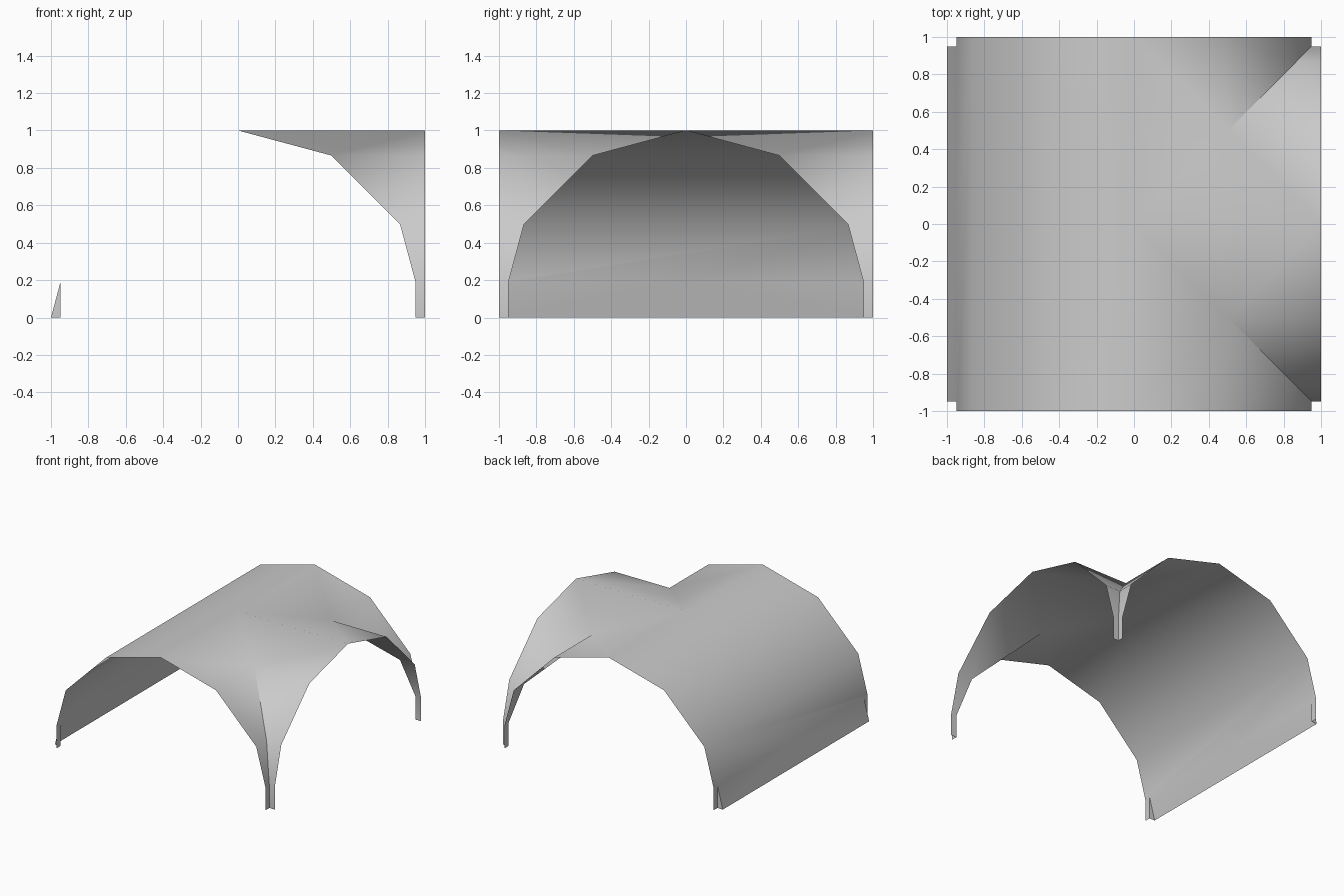
import bpy, bmesh
from math import radians, sin, cos

cube = bpy.data.objects.get("Cube")
if cube:
    bpy.data.objects.remove(cube, do_unlink=True)

# One flat stone colour
stone = bpy.data.materials.new("grey_stone")
colour = (0.6, 0.6, 0.6, 1)
stone.use_nodes = True
stone.diffuse_color = colour
bsdf = stone.node_tree.nodes["Principled BSDF"]
bsdf.inputs["Base Color"].default_value = colour
bsdf.inputs["Roughness"].default_value = 0.8

# Half arch from crown to springing, cut short where the corner is notched
NOTCH = 0.95
arch = [(sin(radians(a)), cos(radians(a))) for a in (0, 30, 60)]
(x2, z2) = arch[-1]
notch_z = z2 * (1 - NOTCH) / (1 - x2)
arch += [(NOTCH, notch_z), (NOTCH, 0)]

bm = bmesh.new()


def face(points):
    f = bm.faces.new([bm.verts.new(p) for p in points])
    f.normal_update()
    if f.normal.dot(f.calc_center_median()) < 0:
        f.normal_flip()


# Half webs of the three open arches, each meeting its neighbour on a diagonal groin
for side in (-1, 1):
    for cross in (False, True):
        for (xa, za), (xb, zb) in zip(arch, arch[1:]):
            outline = [(xa, 1, za), (xa, xa, za), (xb, xb, zb), (xb, 1, zb)]
            if xa == 0:
                # Ridge start
                outline = [(0, 1, 1), (0, 0, 1), (xb, xb, zb), (xb, 1, zb)]
            face([(q, p * side, z) if cross else (p, q * side, z)
                  for p, q, z in outline])

# Continuous barrel on the right-hand side, down to the notch height
ys = [-1, -NOTCH, 0, NOTCH, 1]
for (xa, za), (xb, zb) in zip(arch[:3], arch[1:4]):
    top = [-1, 0, 1] if xa == 0 else [-1, 1]
    low = ys if xb == NOTCH else [-1, 1]
    face([(-xa, y, za) for y in top] + [(-xb, y, zb) for y in reversed(low)])

# Foot of the barrel with its notched corners
face([(-NOTCH, y, notch_z) for y in ys[1:4]] + [(-1, NOTCH, 0), (-1, -NOTCH, 0)])
for side in (-1, 1):
    n = NOTCH * side
    face([(-NOTCH, n, notch_z), (-NOTCH, side, notch_z), (-NOTCH, side, 0), (-NOTCH, n, 0)])
    face([(-NOTCH, n, notch_z), (-NOTCH, n, 0), (-1, n, 0)])

bmesh.ops.remove_doubles(bm, verts=bm.verts[:], dist=0.0001)
mesh = bpy.data.meshes.new("vault_shell")
bm.to_mesh(mesh)
bm.free()
mesh.materials.append(stone)
vault = bpy.data.objects.new("vault_shell", mesh)
bpy.context.collection.objects.link(vault)

# Smooth curved webs, sharp lower groins
bpy.ops.object.select_all(action='DESELECT')
vault.select_set(True)
bpy.context.view_layer.objects.active = vault
bpy.ops.object.shade_smooth_by_angle(angle=radians(40))
